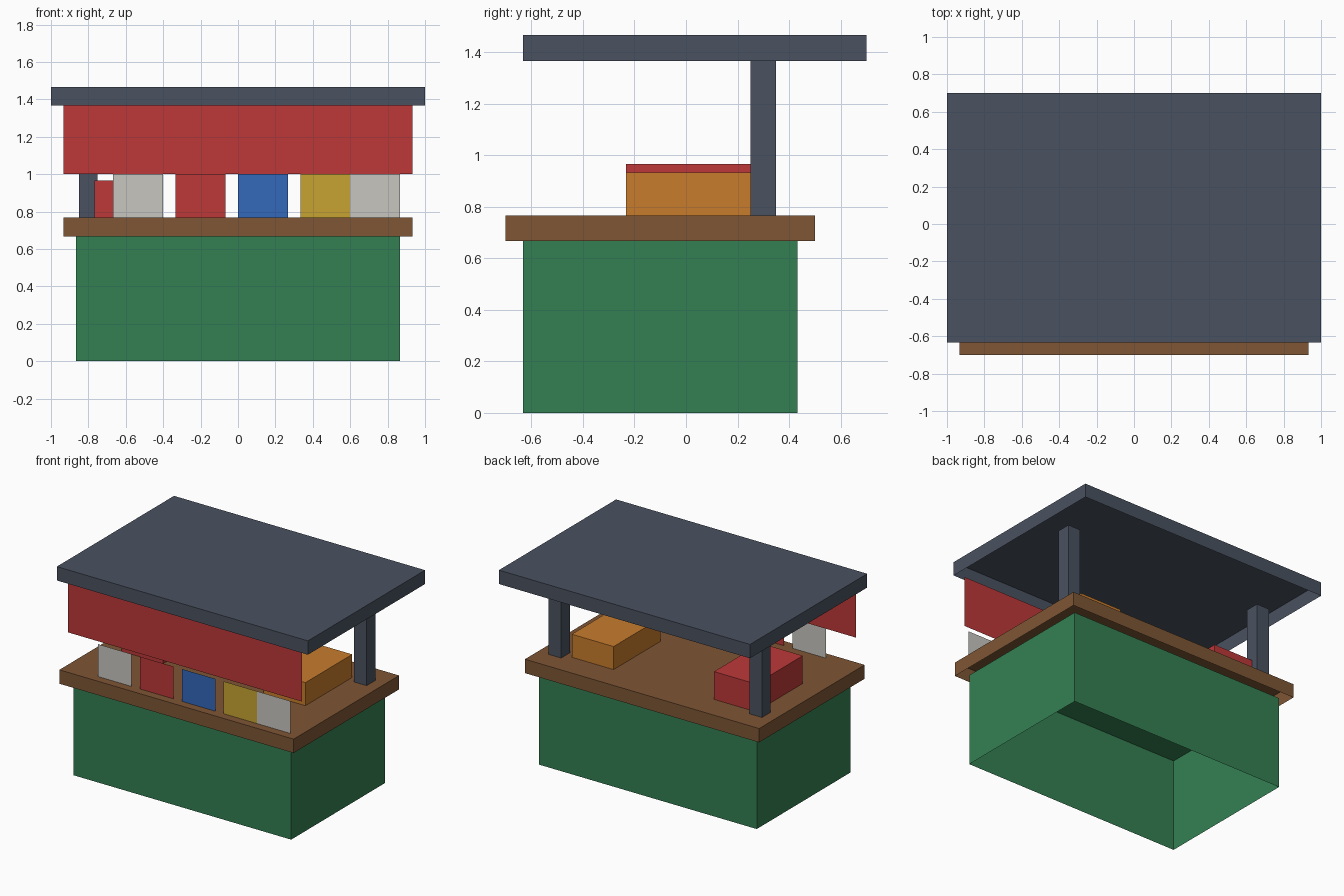
import bpy
import bmesh

if "Cube" in bpy.data.objects:
    bpy.data.objects.remove(bpy.data.objects["Cube"], do_unlink=True)


def linear(c):
    c /= 255
    return c / 12.92 if c <= 0.04045 else ((c + 0.055) / 1.055) ** 2.4


def material(name, r, g, b):
    mat = bpy.data.materials.new(name)
    mat.use_nodes = True
    colour = (linear(r), linear(g), linear(b), 1)
    mat.diffuse_color = colour
    mat.node_tree.nodes["Principled BSDF"].inputs["Base Color"].default_value = colour
    return mat


slate = material("slate", 74, 82, 96)
red = material("red", 190, 56, 56)
green = material("green", 52, 128, 83)
brown = material("brown", 126, 86, 53)
orange = material("orange", 200, 124, 44)
white = material("off_white", 200, 198, 192)
blue = material("blue", 52, 104, 186)
yellow = material("yellow", 200, 164, 50)


def finish(name, bm, mat):
    mesh = bpy.data.meshes.new(name)
    bm.to_mesh(mesh)
    bm.free()
    mesh.materials.append(mat)
    obj = bpy.data.objects.new(name, mesh)
    bpy.context.collection.objects.link(obj)
    return obj


def open_box(name, mat, x, y, z):
    """Box spanning the given ranges, with no underside."""
    bm = bmesh.new()
    bmesh.ops.create_cube(bm, size=1)
    under = [f for f in bm.faces if f.normal.z < -0.5]
    bmesh.ops.delete(bm, geom=under, context="FACES_ONLY")
    for v in bm.verts:
        v.co = [span[0] if c < 0 else span[1] for c, span in zip(v.co, (x, y, z))]
    return finish(name, bm, mat)


def panel(name, mat, x, y, z):
    """Thin upright sheet facing the front."""
    bm = bmesh.new()
    corners = [(x[0], z[0]), (x[1], z[0]), (x[1], z[1]), (x[0], z[1])]
    bm.faces.new([bm.verts.new((px, y, pz)) for px, pz in corners])
    return finish(name, bm, mat)


# Stall body, counter and roof
open_box("stall_base", green, (-0.867, 0.867), (-0.633, 0.433), (0, 0.667))
open_box("counter_top", brown, (-0.933, 0.933), (-0.7, 0.5), (0.667, 0.767))
open_box("roof", slate, (-1, 1), (-0.633, 0.7), (1.367, 1.467))

# Rear posts
for side, cx in (("right", -0.8), ("left", 0.8)):
    open_box(side + "_post", slate, (cx - 0.05, cx + 0.05), (0.25, 0.35), (0.767, 1.367))

# Crates on the counter
open_box("red_crate", red, (-0.767, -0.433), (-0.233, 0.3), (0.767, 0.967))
open_box("orange_crate", orange, (0.367, 0.7), (-0.233, 0.3), (0.767, 0.933))

# Hanging awning and row of display cards
panel("awning", red, (-0.933, 0.933), -0.603, (1.0, 1.367))
cards = [(-0.667, white), (-0.333, red), (0, blue), (0.333, yellow), (0.6, white)]
for i, (left, mat) in enumerate(cards):
    panel(f"display_card_{i + 1}", mat, (left, left + 0.267), -0.64, (0.767, 1.0))
